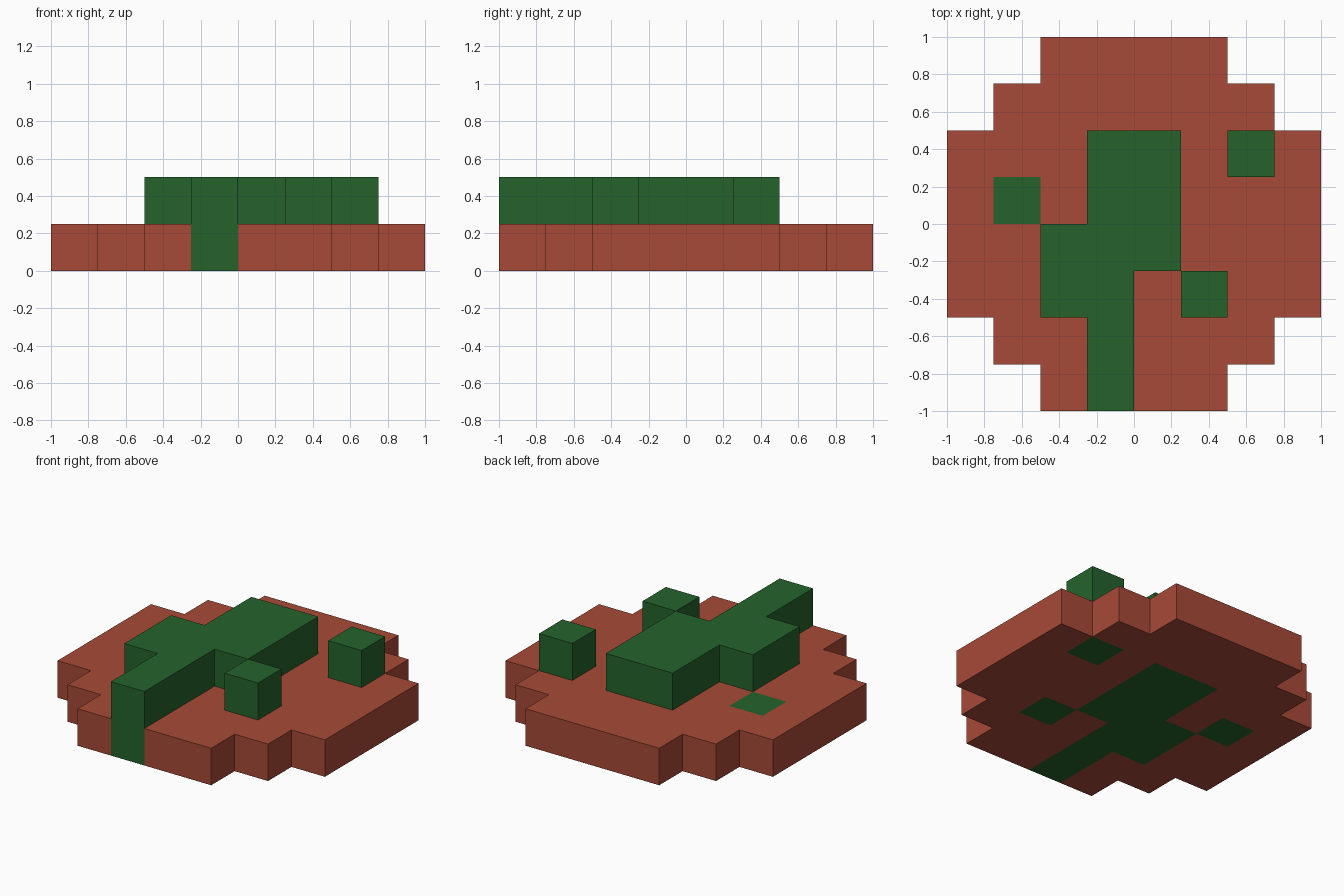
import bpy, bmesh, math
from mathutils import Vector

if "Cube" in bpy.data.objects:
    bpy.data.objects.remove(bpy.data.objects["Cube"])

S = 0.25  # block size
# Plan seen from above, back row first:
# r = base, T = raised centre, a/b = raised corner blocks, f = flush inlay
PLAN = ["..rrrr..",
        ".rrrrrr.",
        "rrrTTrar",
        "rfrTTrrr",
        "rrTTTrrr",
        "rrTTrbrr",
        ".rrTrrr.",
        "..rTrr.."]
HEIGHT = {".": 0, "r": 1, "f": 1, "T": 2, "a": 2, "b": 2}


def cell(i, j):
    return PLAN[7 - j][i] if 0 <= i < 8 and 0 <= j < 8 else "."


def filled(i, j, k):
    return 0 <= k < HEIGHT[cell(i, j)]


def material(name, rgb):
    m = bpy.data.materials.new(name)
    m.diffuse_color = (*rgb, 1)
    m.use_nodes = True
    m.node_tree.nodes["Principled BSDF"].inputs["Base Color"].default_value = m.diffuse_color
    return m


def build_part(name, letter, mat):
    """Make the exposed skin of all blocks carrying one letter."""
    bm = bmesh.new()
    for i in range(8):
        for j in range(8):
            if cell(i, j) != letter:
                continue
            for k in range(HEIGHT[letter]):
                centre = Vector((i - 3.5, j - 3.5, k + 0.5))
                for axis in range(3):
                    for sign in (-1, 1):
                        n = Vector((0, 0, 0))
                        n[axis] = sign
                        if filled(i + int(n.x), j + int(n.y), k + int(n.z)):
                            continue
                        u = Vector((0, 0, 0))
                        u[(axis + 1) % 3] = 0.5
                        v = n.cross(u)
                        mid = centre + n * 0.5
                        bm.faces.new([bm.verts.new((mid + p) * S)
                                      for p in (-u - v, u - v, u + v, -u + v)])
    # Weld blocks and merge them into large flat faces
    bmesh.ops.remove_doubles(bm, verts=bm.verts, dist=1e-4)
    bmesh.ops.dissolve_limit(bm, angle_limit=math.radians(1),
                             verts=bm.verts, edges=bm.edges)
    me = bpy.data.meshes.new(name)
    bm.to_mesh(me)
    bm.free()
    me.materials.append(mat)
    bpy.context.collection.objects.link(bpy.data.objects.new(name, me))


red = material("brick red", (0.39, 0.068, 0.038))
green = material("dark green", (0.018, 0.124, 0.025))

build_part("round_base", "r", red)
build_part("raised_centre", "T", green)
build_part("back_block", "a", green)
build_part("front_block", "b", green)
build_part("flush_inlay", "f", green)
